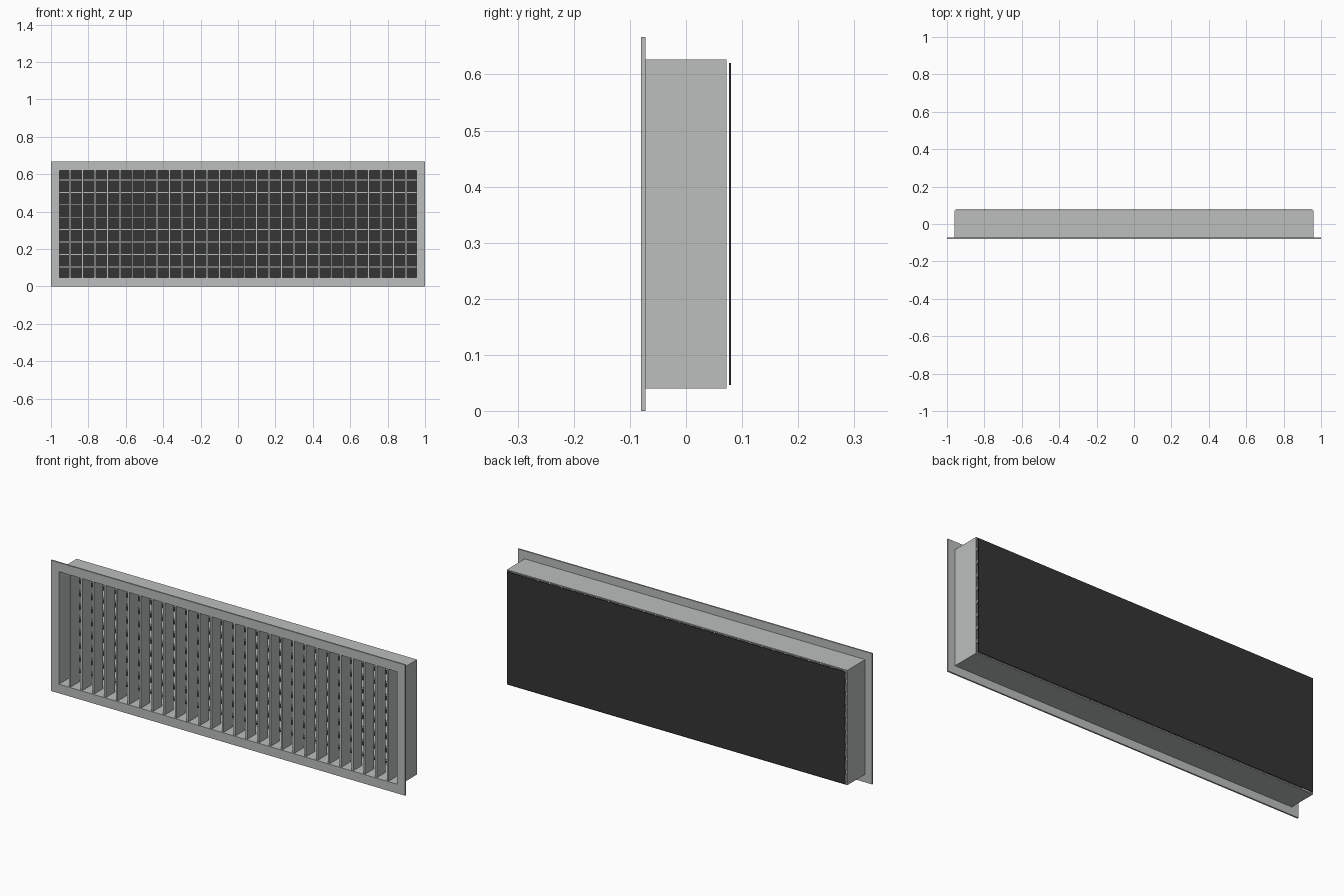
import bpy, bmesh

if "Cube" in bpy.data.objects:
    bpy.data.objects.remove(bpy.data.objects["Cube"])

ZC = 0.3335            # middle height of the grille
IN_X, IN_Z = 0.955, 0.287   # half size of the opening


def material(name, rgb):
    m = bpy.data.materials.new(name)
    m.diffuse_color = (*rgb, 1)
    m.use_nodes = True
    m.node_tree.nodes["Principled BSDF"].inputs["Base Color"].default_value = m.diffuse_color
    return m


metal = material("light_grey_metal", (0.50, 0.52, 0.515))
dark = material("dark_backing", (0.035, 0.035, 0.035))


def finish(bm, name, mat):
    bmesh.ops.recalc_face_normals(bm, faces=bm.faces)
    me = bpy.data.meshes.new(name)
    bm.to_mesh(me)
    bm.free()
    me.materials.append(mat)
    ob = bpy.data.objects.new(name, me)
    bpy.context.collection.objects.link(ob)
    return ob


def box(name, x, y, z, mat):
    """Box from (min, max) pairs."""
    bm = bmesh.new()
    bmesh.ops.create_cube(bm, size=1)
    for v in bm.verts:
        v.co = [r[0] + (c + 0.5) * (r[1] - r[0]) for c, r in zip(v.co, (x, y, z))]
    return finish(bm, name, mat)


def ring(name, profile, mat):
    """Rectangular ring: closed profile of (half x, half z, y) swept round four corners."""
    bm = bmesh.new()
    loops = [[bm.verts.new((sx * hx, y, ZC + sz * hz))
              for sx, sz in ((-1, -1), (1, -1), (1, 1), (-1, 1))]
             for hx, hz, y in profile]
    for i, a in enumerate(loops):
        b = loops[(i + 1) % len(loops)]
        for k in range(4):
            j = (k + 1) % 4
            bm.faces.new((a[k], a[j], b[j], b[k]))
    return finish(bm, name, mat)


# Front flange and duct collar in one L-shaped section
ring("flange_and_collar", [
    (IN_X, IN_Z, -0.08), (1.0, ZC, -0.08), (1.0, ZC, -0.072),
    (0.961, 0.293, -0.072), (0.961, 0.293, 0.072), (IN_X, IN_Z, 0.072)], metal)

# Vertical front blades
PITCH = 0.0665
for i in range(28):
    x = (i - 13.5) * PITCH
    box(f"vertical_blade_{i + 1}", (x - 0.005, x + 0.005), (-0.075, -0.003),
        (ZC - IN_Z, ZC + IN_Z), metal)

# Horizontal rear blades
for i in range(8):
    z = ZC + 0.003 + (i - 3.5) * PITCH
    box(f"horizontal_blade_{i + 1}", (-IN_X, IN_X), (0.003, 0.07),
        (z - 0.005, z + 0.005), metal)

# Dark backing sheet just behind the collar
box("backing_sheet", (-IN_X, IN_X), (0.0765, 0.08), (ZC - IN_Z, ZC + IN_Z), dark)
